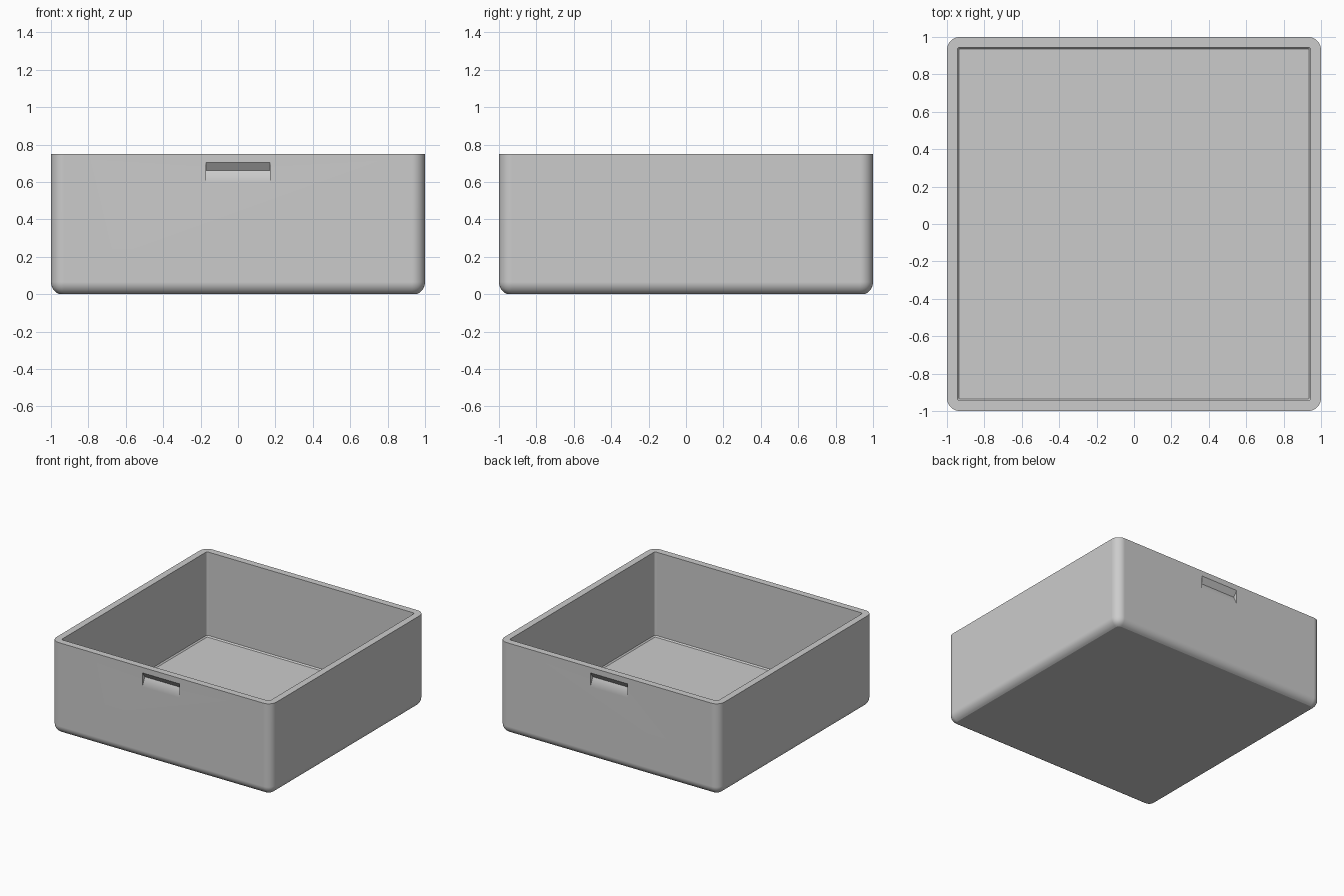
import bpy
import bmesh
from mathutils import Vector

HEIGHT, WALL, RADIUS = 0.75, 0.055, 0.07
TRIM = 0.005  # slice taken off the rounded underside

if "Cube" in bpy.data.objects:
    bpy.data.objects.remove(bpy.data.objects["Cube"])

grey = bpy.data.materials.new("plain_grey")
grey.use_nodes = True
colour = (0.6, 0.6, 0.6, 1)
grey.diffuse_color = colour
grey.node_tree.nodes["Principled BSDF"].inputs["Base Color"].default_value = colour


def make_object(name, bm):
    bmesh.ops.recalc_face_normals(bm, faces=bm.faces)
    mesh = bpy.data.meshes.new(name)
    bm.to_mesh(mesh)
    bm.free()
    mesh.materials.append(grey)
    obj = bpy.data.objects.new(name, mesh)
    bpy.context.collection.objects.link(obj)
    return obj


def cut_level(bm, z, up):
    """Slice away everything beyond a level and cap the opening."""
    cut = bmesh.ops.bisect_plane(
        bm, geom=bm.verts[:] + bm.edges[:] + bm.faces[:],
        plane_co=(0, 0, z), plane_no=(0, 0, up), clear_outer=True)
    rim = [g for g in cut["geom_cut"] if isinstance(g, bmesh.types.BMEdge)]
    return bmesh.ops.contextual_create(bm, geom=rim)["faces"]


# Rounded block, trimmed flat above and below
bm = bmesh.new()
bmesh.ops.create_cube(bm, size=2)
for v in bm.verts:
    v.co.z = HEIGHT + 0.2 if v.co.z > 0 else -TRIM
bmesh.ops.bevel(bm, geom=bm.edges[:], offset=RADIUS, segments=8,
                profile=0.5, affect='EDGES')
cut_level(bm, 0, -1)
top = cut_level(bm, HEIGHT, 1)
bmesh.ops.recalc_face_normals(bm, faces=bm.faces)

# Hollow: inset rim, straight inner walls, narrow chamfer around the floor
bmesh.ops.inset_region(bm, faces=top, thickness=WALL, use_even_offset=True)
pushed = bmesh.ops.extrude_face_region(bm, geom=top)["geom"]
bmesh.ops.delete(bm, geom=top, context='FACES_ONLY')
for v in [g for g in pushed if isinstance(g, bmesh.types.BMVert)]:
    v.co.z = WALL + 0.01
floor = [g for g in pushed if isinstance(g, bmesh.types.BMFace)]
bmesh.ops.inset_region(bm, faces=floor, thickness=0.01, depth=-0.01)
box = make_object("open_box", bm)

# Wedge-shaped finger grips on the front and back
profile = [(1.0, 0.59), (0.967, 0.66), (1.0, 0.705), (1.1, 0.705), (1.1, 0.59)]
for name, side in (("front_grip_cutter", -1), ("back_grip_cutter", 1)):
    bm = bmesh.new()
    face = bm.faces.new([bm.verts.new((-0.17, side * y, z)) for y, z in profile])
    end = bmesh.ops.extrude_face_region(bm, geom=[face])["geom"]
    bmesh.ops.translate(bm, vec=Vector((0.34, 0, 0)),
                        verts=[g for g in end if isinstance(g, bmesh.types.BMVert)])
    cutter = make_object(name, bm)
    cutter.hide_render = True
    mod = box.modifiers.new(name, 'BOOLEAN')
    mod.operation, mod.solver, mod.object = 'DIFFERENCE', 'EXACT', cutter

# Apply the cuts and drop the cutters
bpy.context.view_layer.update()
graph = bpy.context.evaluated_depsgraph_get()
box.data = bpy.data.meshes.new_from_object(box.evaluated_get(graph))
box.modifiers.clear()
for name in ("front_grip_cutter", "back_grip_cutter"):
    bpy.data.objects.remove(bpy.data.objects[name])

# Smooth rounded edges, keep the flat walls clean and the underside crisp
bpy.ops.object.select_all(action='DESELECT')
box.select_set(True)
bpy.context.view_layer.objects.active = box
bpy.ops.object.shade_smooth_by_angle(angle=0.5)
for edge in box.data.edges:
    if all(box.data.vertices[i].co.z < 0.001 for i in edge.vertices):
        edge.use_edge_sharp = True
weighted = box.modifiers.new("even_shading", 'WEIGHTED_NORMAL')
weighted.keep_sharp = True
